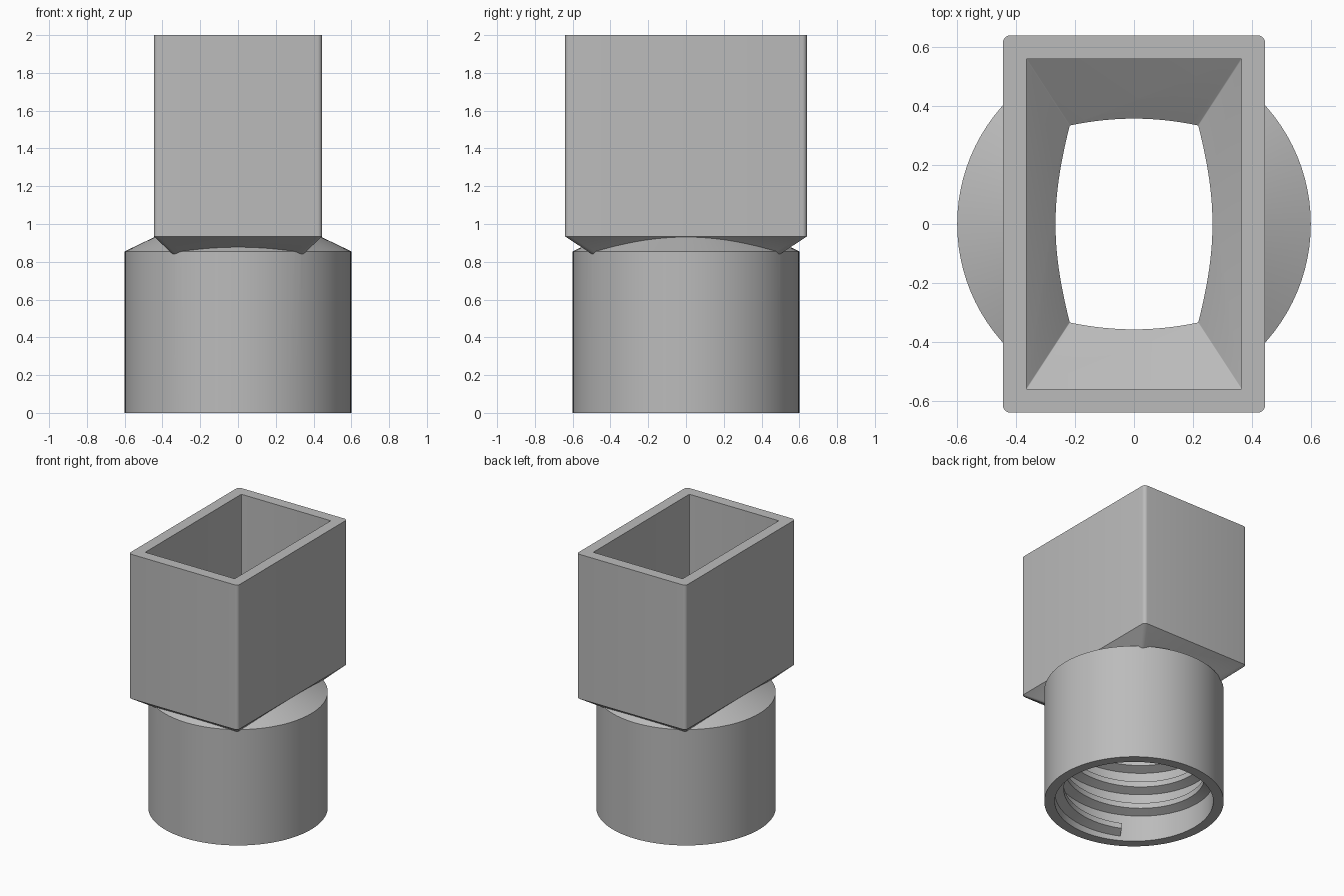
import bpy
import bmesh
from math import cos, sin, pi, radians

old = bpy.data.objects.get("Cube")
if old:
    bpy.data.objects.remove(old, do_unlink=True)

grey = bpy.data.materials.new("plain grey")
grey.use_nodes = True
COLOUR = (0.5, 0.5, 0.5, 1)
grey.diffuse_color = COLOUR
grey.node_tree.nodes["Principled BSDF"].inputs["Base Color"].default_value = COLOUR


def loft(name, rings):
    """Skin a list of equal-length closed rings and cap both ends."""
    bm = bmesh.new()
    rows = [[bm.verts.new(p) for p in ring] for ring in rings]
    n = len(rows[0])
    for a, b in zip(rows, rows[1:]):
        for i in range(n):
            j = (i + 1) % n
            bm.faces.new((a[i], a[j], b[j], b[i]))
    bm.faces.new(rows[0][::-1])
    bm.faces.new(rows[-1])
    bmesh.ops.recalc_face_normals(bm, faces=bm.faces)
    mesh = bpy.data.meshes.new(name)
    bm.to_mesh(mesh)
    bm.free()
    mesh.materials.append(grey)
    obj = bpy.data.objects.new(name, mesh)
    bpy.context.collection.objects.link(obj)
    return obj


def circle(r, z, n=96):
    return [(r * cos(2 * pi * i / n), r * sin(2 * pi * i / n), z) for i in range(n)]


def rounded_rect(hx, hy, r, z, scale=1, steps=5):
    pts = []
    for q, (sx, sy) in enumerate([(1, 1), (-1, 1), (-1, -1), (1, -1)]):
        for k in range(steps + 1):
            a = (q + k / steps) * pi / 2
            pts.append((scale * (sx * (hx - r) + r * cos(a)),
                        scale * (sy * (hy - r) + r * sin(a)), z))
    return pts


def select(obj):
    bpy.ops.object.select_all(action='DESELECT')
    obj.select_set(True)
    bpy.context.view_layer.objects.active = obj


def combine(obj, other, operation):
    mod = obj.modifiers.new(operation.lower(), 'BOOLEAN')
    mod.operation, mod.solver, mod.object = operation, 'EXACT', other
    select(obj)
    bpy.ops.object.modifier_apply(modifier=mod.name)
    bpy.data.objects.remove(other, do_unlink=True)


BASE, DROP = 0.934, 0.42  # bottom of the square tube, depth of its taper point


def tapered_tube(name, hx, hy, r, top):
    """Rectangular tube solid whose underside narrows to a point."""
    tip = 0.1
    return loft(name, [rounded_rect(hx, hy, r, BASE - DROP * (1 - tip), tip),
                       rounded_rect(hx, hy, r, BASE),
                       rounded_rect(hx, hy, r, top)])


def coned_cylinder(name, r, bottom, shoulder, apex):
    tip = 0.02
    return loft(name, [circle(r, bottom), circle(r, shoulder),
                       circle(r * tip, apex - (apex - shoulder) * tip)])


# Outer shell: round socket with sloped shoulder joined to the rectangular tube
body = coned_cylinder("adapter_body", 0.60, 0, 0.855, 1.143)
combine(body, tapered_tube("tube", 0.445, 0.64, 0.025, 2), 'UNION')

# Hollow passage through both halves
combine(body, coned_cylinder("socket_hollow", 0.53, -0.1, 0.71, 0.932), 'DIFFERENCE')
combine(body, tapered_tube("tube_hollow", 0.365, 0.56, 0.003, 2.1), 'DIFFERENCE')

# Internal helical thread
TURNS, STEPS, PITCH = 3.2, 72, 0.165
profile = [(0.54, -0.05), (0.47, -0.02), (0.47, 0.02), (0.54, 0.05)]
sections = []
for i in range(int(TURNS * STEPS) + 1):
    turn = i / STEPS
    a = radians(240) + turn * 2 * pi
    z = 0.08 + turn * PITCH
    sections.append([(r * cos(a), r * sin(a), z + dz) for r, dz in profile])
thread = loft("internal_thread", sections)

for obj in (body, thread):
    select(obj)
    bpy.ops.object.shade_smooth_by_angle(angle=radians(25))
